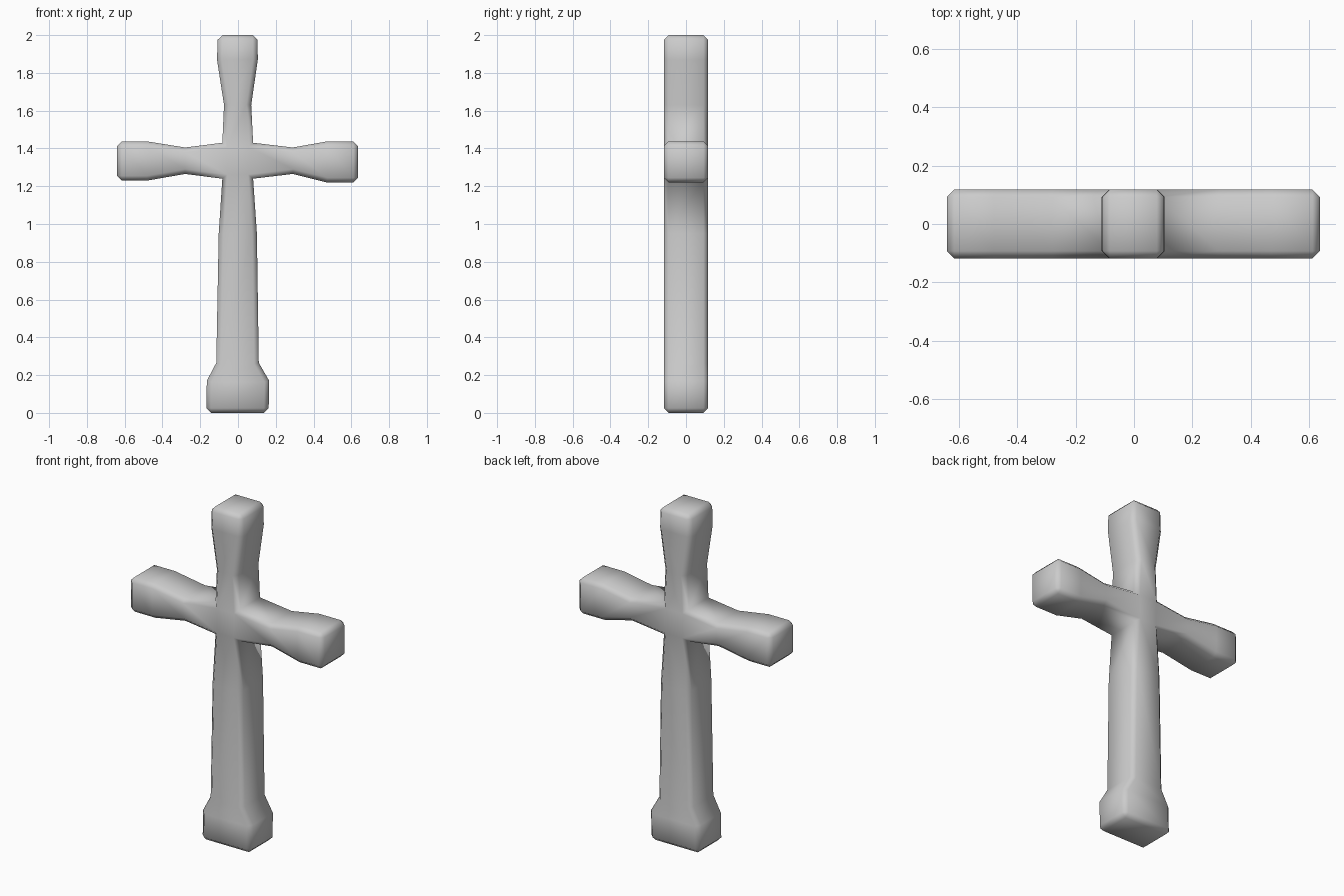
import bpy, bmesh

cube = bpy.data.objects.get("Cube")
if cube:
    bpy.data.objects.remove(cube, do_unlink=True)

DEPTH = 0.235

# Plain grey stone
stone = bpy.data.materials.new("grey_stone")
stone.use_nodes = True
grey = (0.6, 0.6, 0.6, 1)
stone.diffuse_color = grey
stone.node_tree.nodes["Principled BSDF"].inputs["Base Color"].default_value = grey

bm = bmesh.new()


def strip(rows):
    """Row of quads in the front plane, each row a pair of (x, z) points."""
    pairs = [[bm.verts.new((x, -DEPTH / 2, z)) for x, z in row] for row in rows]
    for (a, b), (c, d) in zip(pairs, pairs[1:]):
        bm.faces.new((a, b, d, c))


def upright(stations):
    strip([((l, z), (r, z)) for z, l, r in stations])


def arm(stations):
    strip([((x, hi), (x, lo)) for x, hi, lo in stations])


# Flared foot, tapering shaft, crossing and head
upright([(0, -.168, .162), (.17, -.165, .165), (.265, -.115, .11),
         (.95, -.102, .1), (1.24, -.083, .077), (1.43, -.083, .08),
         (1.63, -.074, .07), (1.87, -.111, .105), (2, -.107, .103)])
# Arms narrowing at the waist and flaring to the tips
arm([(-.64, 1.437, 1.23), (-.48, 1.437, 1.23), (-.28, 1.405, 1.265), (-.083, 1.43, 1.24)])
arm([(.08, 1.43, 1.24), (.29, 1.405, 1.265), (.47, 1.437, 1.22), (.636, 1.437, 1.22)])

# Weld the crossing; its right side shares the shaft's two corners
for v in bm.verts:
    if abs(v.co.x - .08) < .005 and 1.2 < v.co.z < 1.44:
        v.co.x = .08
bmesh.ops.remove_doubles(bm, verts=bm.verts[:], dist=.001)

# Thickness
front = bm.faces[:]
result = bmesh.ops.extrude_face_region(bm, geom=front, use_keep_orig=True)
back = [g for g in result["geom"] if isinstance(g, bmesh.types.BMVert)]
bmesh.ops.translate(bm, verts=back, vec=(0, DEPTH, 0))
bmesh.ops.recalc_face_normals(bm, faces=bm.faces[:])

# Chamfer the convex outer edges only
sharp = [e for e in bm.edges if e.is_manifold and e.calc_face_angle_signed() > .9]
bmesh.ops.bevel(bm, geom=sharp, offset=.025, segments=1, affect='EDGES', clamp_overlap=True)
bmesh.ops.recalc_face_normals(bm, faces=bm.faces[:])

mesh = bpy.data.meshes.new("stone_cross")
bm.to_mesh(mesh)
bm.free()
mesh.materials.append(stone)
mesh.shade_smooth()
cross = bpy.data.objects.new("stone_cross", mesh)
bpy.context.collection.objects.link(cross)
